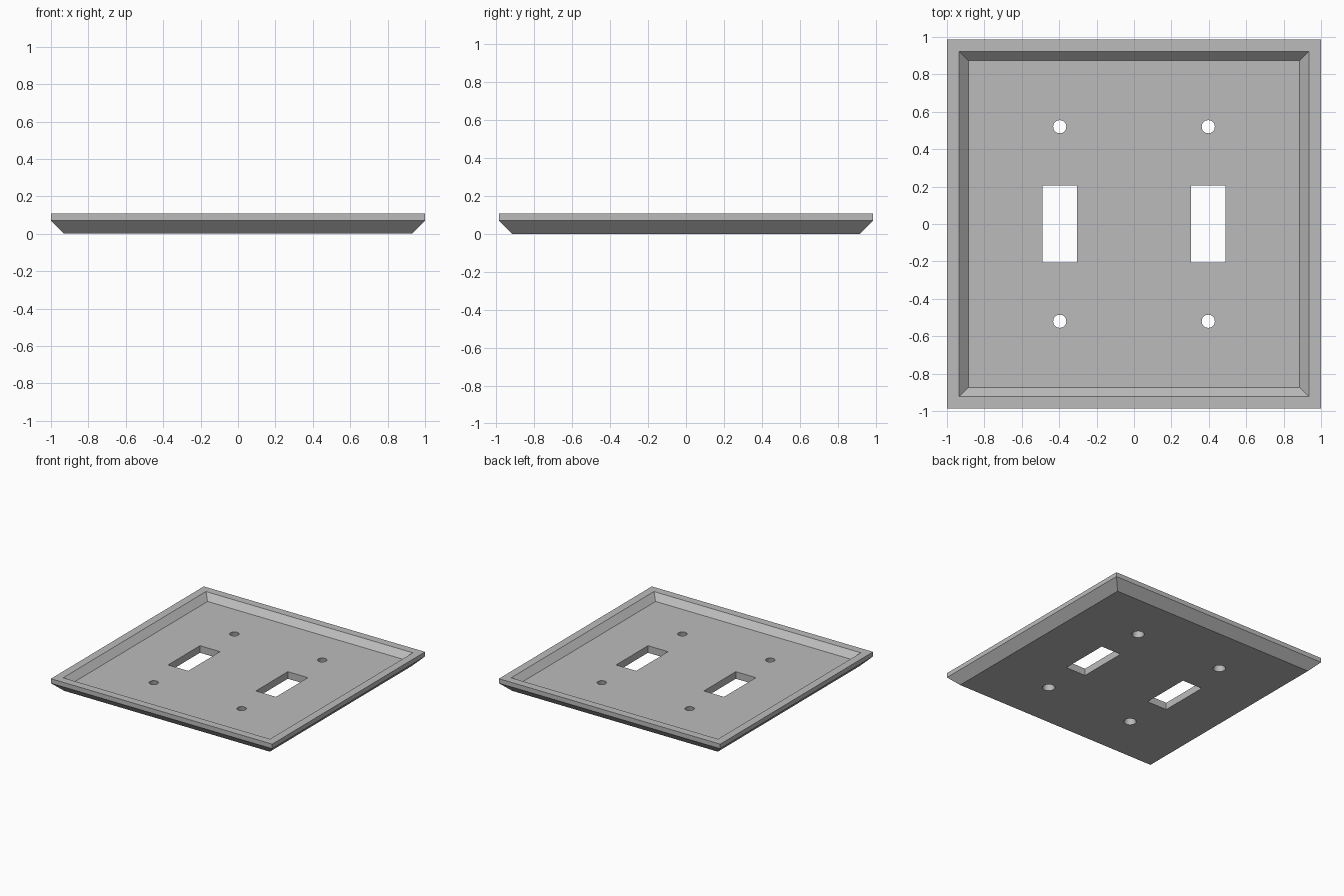
import bpy
import bmesh

cube = bpy.data.objects.get("Cube")
if cube:
    bpy.data.objects.remove(cube, do_unlink=True)

# One plain grey finish
grey = bpy.data.materials.new("satin_grey")
grey.use_nodes = True
COLOUR = (0.5, 0.5, 0.5, 1)
grey.diffuse_color = COLOUR
grey.node_tree.nodes["Principled BSDF"].inputs["Base Color"].default_value = COLOUR

HALF_X, HALF_Y, HEIGHT = 1.0, 0.987, 0.107
FLOOR, SKIRT = 0.058, 0.07


def make_object(name, bm):
    bmesh.ops.recalc_face_normals(bm, faces=bm.faces)
    mesh = bpy.data.meshes.new(name)
    bm.to_mesh(mesh)
    bm.free()
    mesh.materials.append(grey)
    obj = bpy.data.objects.new(name, mesh)
    bpy.context.collection.objects.link(obj)
    return obj


# Dished plate: rectangular rings lofted from the underside out to the rim and into the tray
bm = bmesh.new()
profile = [(0.07, 0), (0, SKIRT), (0, HEIGHT), (0.065, HEIGHT), (0.114, FLOOR)]
rings = []
for inset, z in profile:
    x, y = HALF_X - inset, HALF_Y - inset
    rings.append([bm.verts.new((sx * x, sy * y, z))
                  for sx, sy in ((-1, -1), (1, -1), (1, 1), (-1, 1))])
for low, high in zip(rings, rings[1:]):
    for i in range(4):
        j = (i + 1) % 4
        bm.faces.new((low[i], low[j], high[j], high[i]))
bm.faces.new(rings[0])
bm.faces.new(rings[-1])
plate = make_object("switch_plate", bm)


def cut(cutter):
    """Subtract a cutter from the plate, then discard it."""
    cutter.hide_render = True
    mod = plate.modifiers.new("opening", "BOOLEAN")
    mod.operation = "DIFFERENCE"
    mod.solver = "EXACT"
    mod.object = cutter
    bpy.context.view_layer.objects.active = plate
    bpy.ops.object.modifier_apply(modifier=mod.name)
    bpy.data.objects.remove(cutter, do_unlink=True)


# Toggle slots, and screw holes that widen toward the underside
for side in (-1, 1):
    x = side * 0.397
    bm = bmesh.new()
    bmesh.ops.create_cube(bm, size=1)
    bmesh.ops.scale(bm, verts=bm.verts, vec=(0.182, 0.412, 0.4))
    bmesh.ops.translate(bm, verts=bm.verts, vec=(x, 0, 0))
    cut(make_object("toggle_slot_cutter", bm))
    for y in (-0.52, 0.52):
        bm = bmesh.new()
        # The cone extends past both faces by the plate thickness
        bmesh.ops.create_cone(bm, cap_ends=True, segments=32, radius1=0.059,
                              radius2=0.023, depth=3 * FLOOR)
        bmesh.ops.translate(bm, verts=bm.verts, vec=(x, y, FLOOR / 2))
        cut(make_object("screw_hole_cutter", bm))

# Smooth hole walls, crisp plate edges
bpy.ops.object.select_all(action="DESELECT")
plate.select_set(True)
bpy.context.view_layer.objects.active = plate
bpy.ops.object.shade_smooth_by_angle(angle=0.52)
